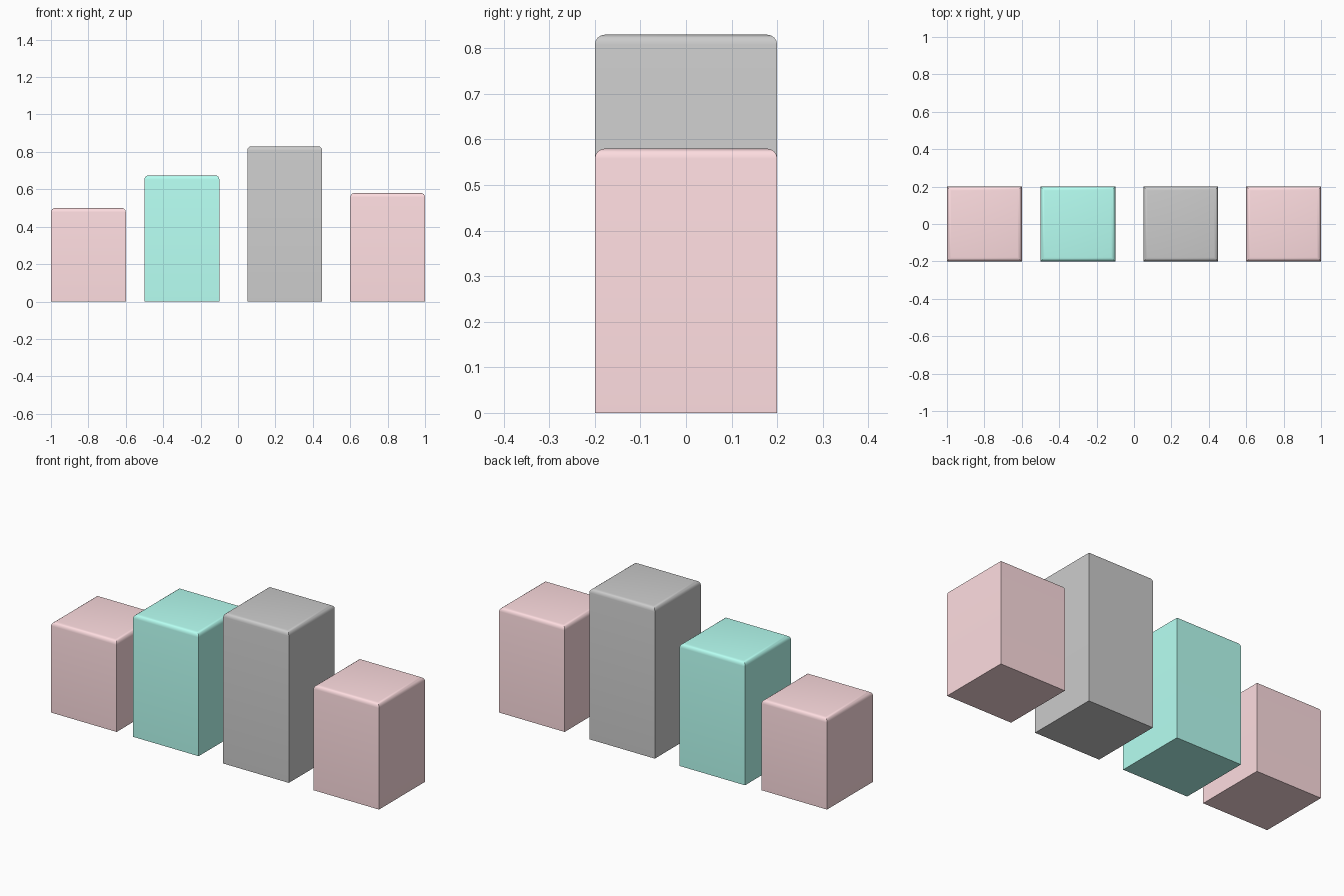
import bpy, bmesh, math

if "Cube" in bpy.data.objects:
    bpy.data.objects.remove(bpy.data.objects["Cube"])


def material(name, color):
    m = bpy.data.materials.new(name)
    m.diffuse_color = color
    m.use_nodes = True
    m.node_tree.nodes["Principled BSDF"].inputs["Base Color"].default_value = m.diffuse_color
    return m


pink = material("pink", (0.99, 0.72, 0.745, 1))
teal = material("teal", (0.47, 1.0, 0.89, 1))


def block(name, x, height, mat=None, width=0.4, radius=0.022):
    # Square pillar on the floor with only its top rim rounded
    bm = bmesh.new()
    bmesh.ops.create_cube(bm, size=1)
    for v in bm.verts:
        v.co = (v.co.x * width, v.co.y * width, (v.co.z + 0.5) * height)
    rim = [e for e in bm.edges if all(v.co.z > height - 1e-4 for v in e.verts)]
    bmesh.ops.bevel(bm, geom=rim, offset=radius, segments=4, profile=0.5, affect='EDGES')
    mesh = bpy.data.meshes.new(name)
    bm.to_mesh(mesh)
    bm.free()
    ob = bpy.data.objects.new(name, mesh)
    ob.location.x = x
    bpy.context.collection.objects.link(ob)
    if mat:
        mesh.materials.append(mat)
    bpy.ops.object.select_all(action='DESELECT')
    ob.select_set(True)
    bpy.context.view_layer.objects.active = ob
    bpy.ops.object.shade_smooth_by_angle(angle=math.radians(30))


# Row of four bars, left to right
block("left_bar", -0.8, 0.5, pink)
block("mid_left_bar", -0.3, 0.675, teal)
block("mid_right_bar", 0.25, 0.83)
block("right_bar", 0.8, 0.58, pink)
